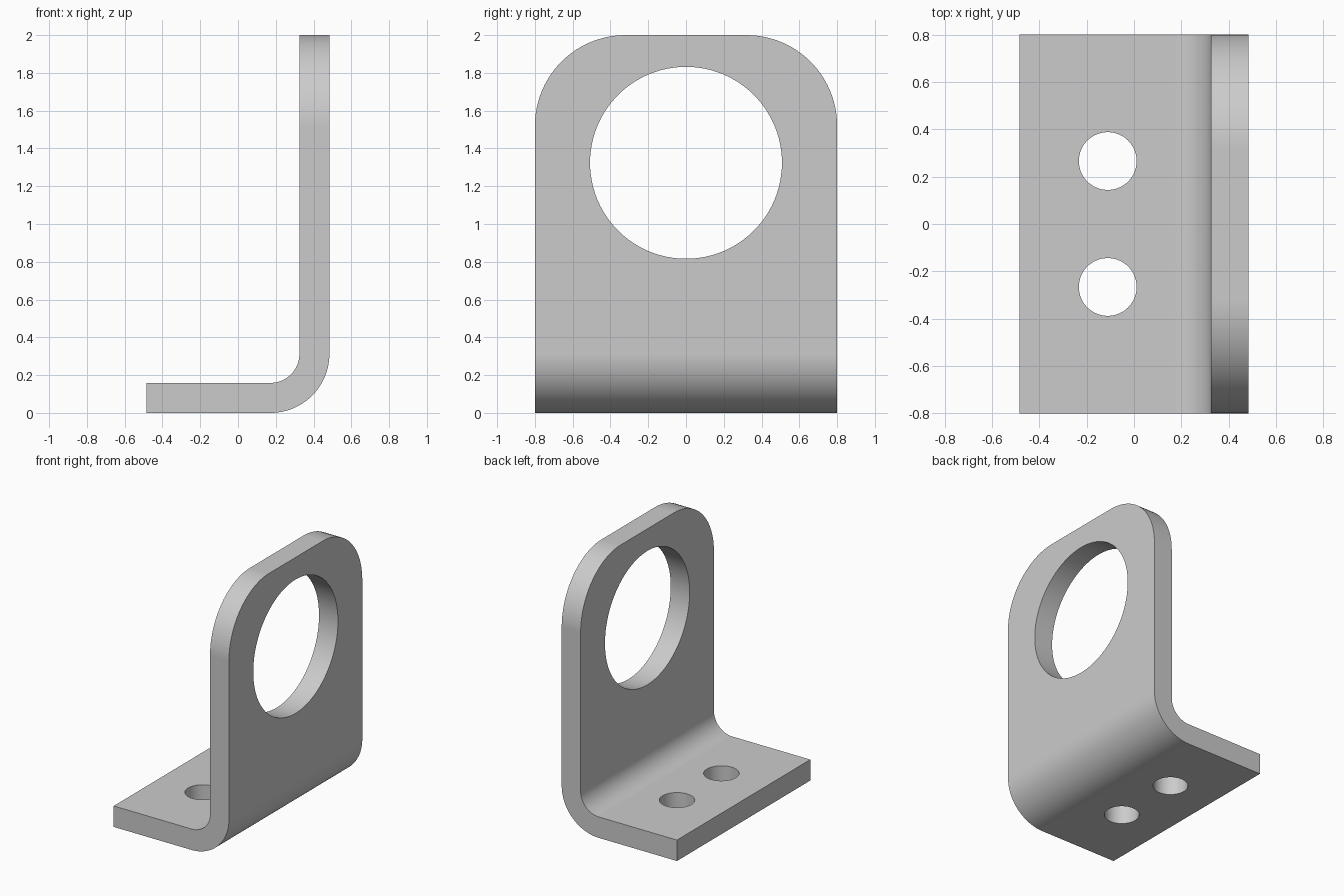
import bpy
import bmesh
from math import pi, sin, cos, radians
from mathutils import Matrix

cube = bpy.data.objects.get("Cube")
if cube:
    bpy.data.objects.remove(cube, do_unlink=True)

HALF_X, HALF_Y, HEIGHT = 0.484, 0.8, 2.0
THICK, BEND, CORNER = 0.159, 0.312, 0.48

# Plain grey metal
metal = bpy.data.materials.new("grey metal")
metal.use_nodes = True
grey = (0.6, 0.6, 0.6, 1)
metal.diffuse_color = grey
metal.node_tree.nodes["Principled BSDF"].inputs["Base Color"].default_value = grey


def add_object(name, bm):
    mesh = bpy.data.meshes.new(name)
    bm.to_mesh(mesh)
    bm.free()
    obj = bpy.data.objects.new(name, mesh)
    bpy.context.collection.objects.link(obj)
    return obj


def bend_arc(radius, steps=24):
    """Quarter arc of the fold, from the foot round to the upright."""
    cx, cz = HALF_X - BEND, BEND
    angles = [-pi / 2 + pi / 2 * i / steps for i in range(steps + 1)]
    return [(cx + radius * cos(a), cz + radius * sin(a)) for a in angles]


def hole_cutter(name, radius, location, axis):
    bm = bmesh.new()
    turn = Matrix.Rotation(pi / 2, 4, "Y") if axis == "X" else Matrix()
    bmesh.ops.create_cone(bm, cap_ends=True, segments=96, radius1=radius,
                          radius2=radius, depth=0.5,
                          matrix=Matrix.Translation(location) @ turn)
    cutter = add_object(name, bm)
    cutter.hide_render = True
    return cutter


# Folded plate: L profile with a rounded bend, extruded along y
profile = [(-HALF_X, 0)] + bend_arc(BEND) + [(HALF_X, HEIGHT), (HALF_X - THICK, HEIGHT)]
profile += bend_arc(BEND - THICK)[::-1] + [(-HALF_X, THICK)]
bm = bmesh.new()
side = bm.faces.new([bm.verts.new((x, -HALF_Y, z)) for x, z in profile])
extruded = bmesh.ops.extrude_face_region(bm, geom=[side])["geom"]
bmesh.ops.translate(bm, vec=(0, 2 * HALF_Y, 0),
                    verts=[v for v in extruded if isinstance(v, bmesh.types.BMVert)])

# Rounded upper corners
corners = [e for e in bm.edges
           if all(v.co.z > HEIGHT - 0.001 for v in e.verts)
           and abs(e.verts[0].co.y - e.verts[1].co.y) < 0.001]
bmesh.ops.bevel(bm, geom=corners, offset=CORNER, offset_type="OFFSET",
                segments=24, profile=0.5, affect="EDGES")
bmesh.ops.recalc_face_normals(bm, faces=bm.faces[:])
bracket = add_object("angle_bracket", bm)
bracket.data.materials.append(metal)

# Large opening in the upright, two bolt holes in the foot
cutters = [hole_cutter("opening_cutter", 0.508, (HALF_X - THICK / 2, 0, 1.324), "X")]
for name, sign in (("front", -1), ("back", 1)):
    cutters.append(hole_cutter(name + "_bolt_cutter", 0.122,
                               (-0.111, sign * 0.266, THICK / 2), "Z"))

bpy.ops.object.select_all(action="DESELECT")
bracket.select_set(True)
bpy.context.view_layer.objects.active = bracket
for cutter in cutters:
    cut = bracket.modifiers.new(cutter.name, "BOOLEAN")
    cut.operation = "DIFFERENCE"
    cut.solver = "EXACT"
    cut.object = cutter
    bpy.ops.object.modifier_apply(modifier=cut.name)
    bpy.data.objects.remove(cutter, do_unlink=True)

# Smooth curves with crisp edges and flat plates
bpy.ops.object.shade_smooth_by_angle(angle=radians(30))
weighted = bracket.modifiers.new("flat_plates", "WEIGHTED_NORMAL")
weighted.keep_sharp = True
